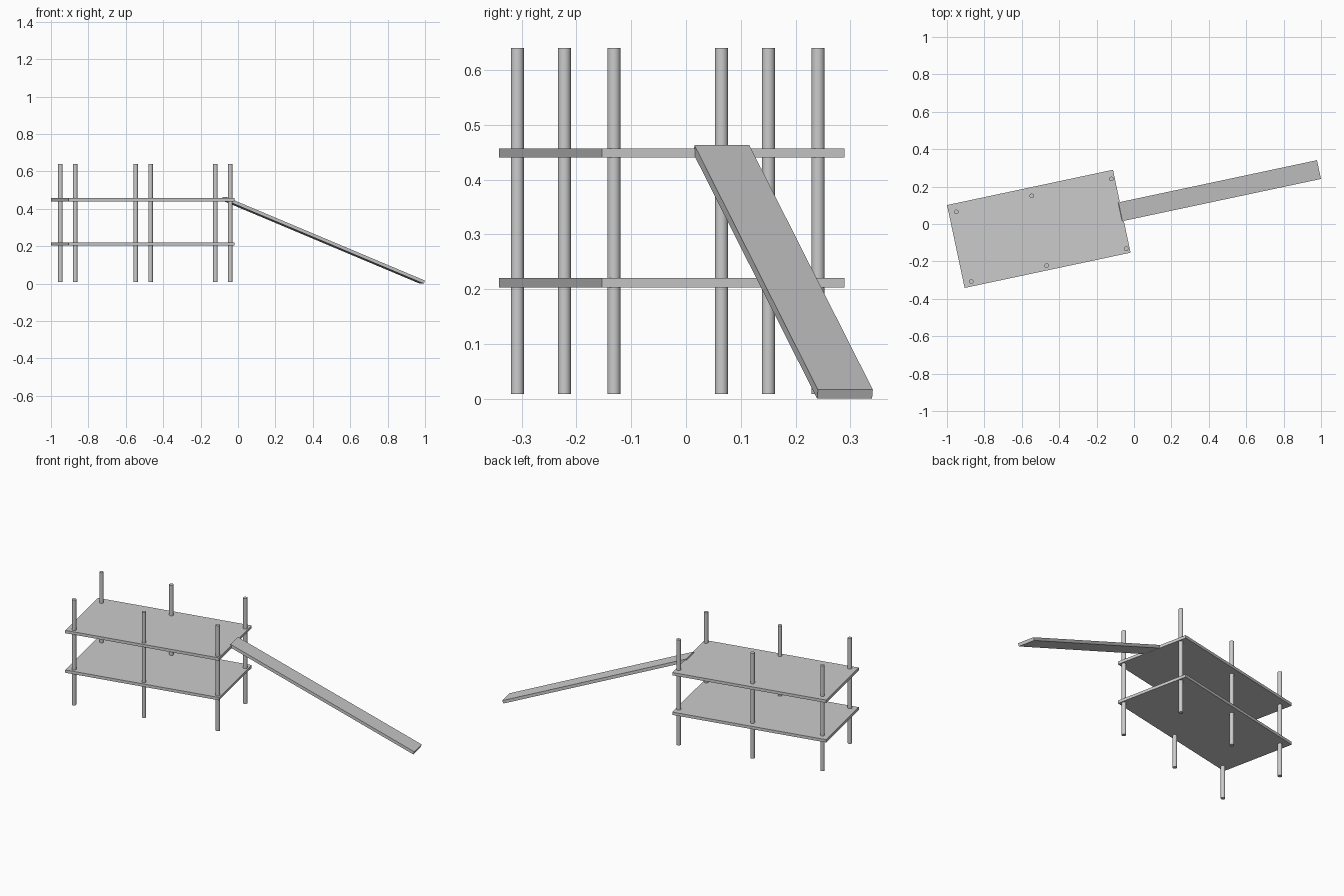
import bpy
from math import radians, atan2, hypot
from mathutils import Matrix, Vector

if "Cube" in bpy.data.objects:
    bpy.data.objects.remove(bpy.data.objects["Cube"])

YAW = Matrix.Rotation(radians(12), 4, 'Z')
PLATFORM = Matrix.Translation((-0.509, -0.026, 0)) @ YAW


def box(name, size, matrix):
    bpy.ops.mesh.primitive_cube_add(size=1)
    ob = bpy.context.object
    ob.name = name
    ob.data.transform(Matrix.Diagonal((*size, 1)))
    ob.matrix_world = matrix
    return ob


# two shelves
for name, z in (("lower_shelf", 0.2115), ("upper_shelf", 0.4485)):
    box(name, (0.907, 0.453, 0.017), PLATFORM @ Matrix.Translation((0, 0, z)))

# six round posts passing through the shelves
for row, v in (("front", -0.2005), ("back", 0.1805)):
    for col, u in (("left", -0.412), ("middle", 0.0), ("right", 0.4355)):
        bpy.ops.mesh.primitive_cylinder_add(
            vertices=32, radius=0.012, depth=0.631,
            location=PLATFORM @ Vector((u, v, 0.3245)))
        bpy.context.object.name = f"{row}_{col}_post"
        bpy.ops.object.shade_smooth_by_angle()

# sloping ramp: top face runs from the upper shelf to the ground
start = Vector((-0.072, 0.0655, 0.463))
end = Vector((0.989, 0.291, 0.0165))
d = end - start
tilt = atan2(-d.z, hypot(d.x, d.y))
thick = 0.0178
box("ramp", (d.length, 0.1025, thick),
    Matrix.Translation((start + end) / 2) @ YAW
    @ Matrix.Rotation(tilt, 4, 'Y') @ Matrix.Translation((0, 0, -thick / 2)))
